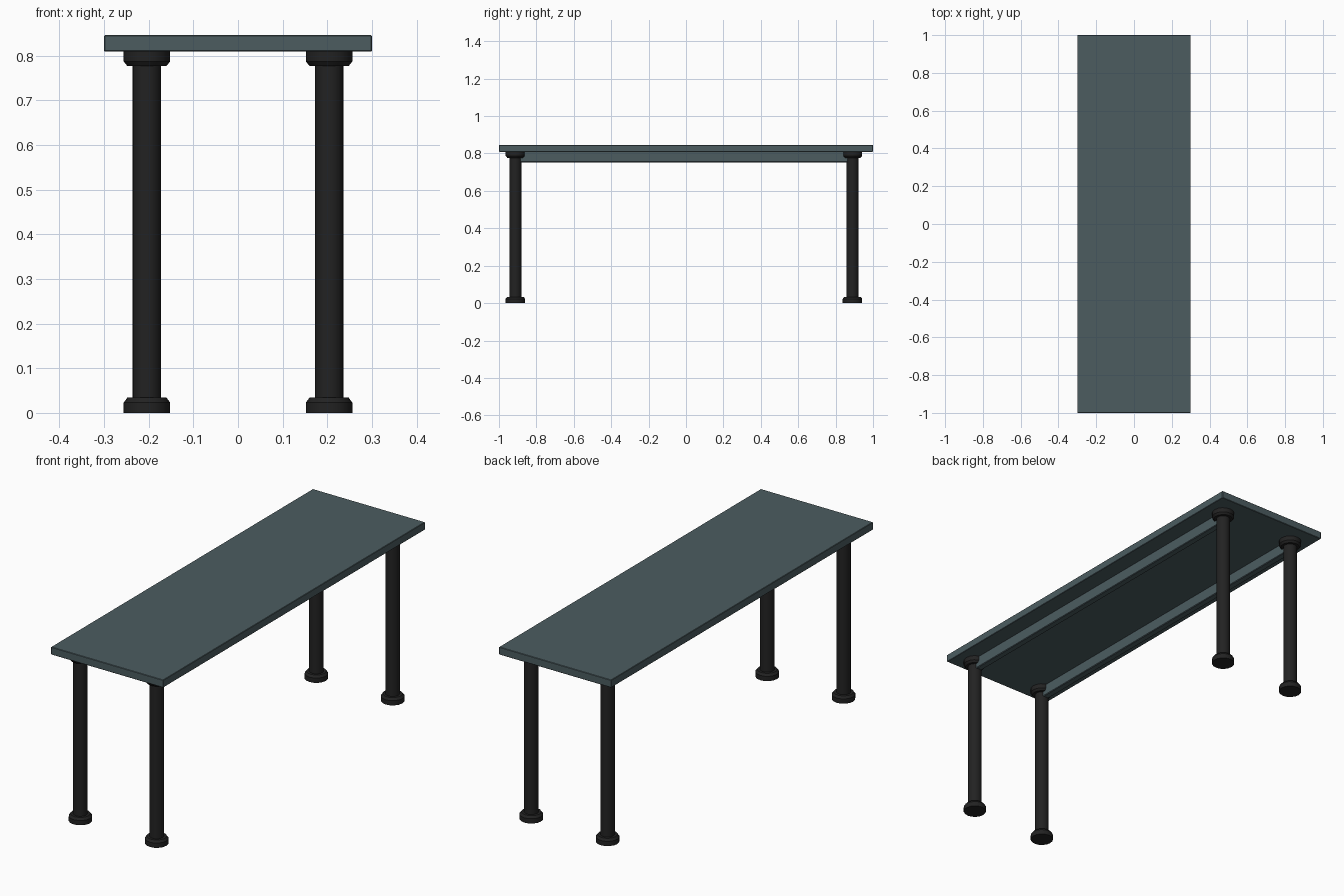
import bpy, bmesh, math

if "Cube" in bpy.data.objects:
    bpy.data.objects.remove(bpy.data.objects["Cube"])


def material(name, rgb):
    m = bpy.data.materials.new(name)
    m.diffuse_color = (*rgb, 1)
    m.use_nodes = True
    m.node_tree.nodes["Principled BSDF"].inputs["Base Color"].default_value = m.diffuse_color
    return m


SLATE = material("slate_grey", (0.072, 0.108, 0.118))
BLACK = material("soft_black", (0.016, 0.016, 0.016))


def finish(name, bm, mat):
    bmesh.ops.recalc_face_normals(bm, faces=bm.faces)
    me = bpy.data.meshes.new(name)
    bm.to_mesh(me)
    bm.free()
    me.materials.append(mat)
    ob = bpy.data.objects.new(name, me)
    bpy.context.collection.objects.link(ob)
    return ob


def box(name, lo, hi, mat, bevel):
    bm = bmesh.new()
    bmesh.ops.create_cube(bm, size=1)
    for v in bm.verts:
        v.co = [(a + b) / 2 + c * (b - a) for a, b, c in zip(lo, hi, v.co)]
    ob = finish(name, bm, mat)
    mod = ob.modifiers.new("edge", 'BEVEL')
    mod.width, mod.segments = bevel, 1
    return ob


def turned(name, x, y, profile, mat, sides=16):
    """Closed solid of revolution from (radius, z) pairs."""
    bm = bmesh.new()
    rings = [[bm.verts.new((x + r * math.cos(2 * math.pi * i / sides),
                            y + r * math.sin(2 * math.pi * i / sides), z))
              for i in range(sides)] for r, z in profile]
    for a, b in zip(rings, rings[1:]):
        for i in range(sides):
            j = (i + 1) % sides
            bm.faces.new((a[i], a[j], b[j], b[i]))
    bm.faces.new(rings[0])
    bm.faces.new(rings[-1])
    ob = finish(name, bm, mat)
    bpy.ops.object.select_all(action='DESELECT')
    ob.select_set(True)
    bpy.context.view_layer.objects.active = ob
    bpy.ops.object.shade_smooth_by_angle(angle=math.radians(30))
    return ob


# Table top
box("table_top", (-0.3, -1, 0.809), (0.3, 1, 0.846), SLATE, 0.002)

for sx, side in ((-1, "left"), (1, "right")):
    x = sx * 0.204
    # Long rail under the top, between the legs
    box(f"{side}_rail", (x - 0.016, -0.9, 0.753), (x + 0.016, 0.88, 0.81), SLATE, 0.003)
    for y, end in ((-0.912, "front"), (0.89, "back")):
        # Leg post with chamfered foot and mounting collar
        turned(f"{end}_{side}_leg", x, y, [(0.032, 0.02), (0.032, 0.79)], BLACK)
        turned(f"{end}_{side}_foot", x, y,
               [(0.052, 0), (0.052, 0.023), (0.044, 0.034)], BLACK)
        turned(f"{end}_{side}_collar", x, y,
               [(0.044, 0.777), (0.052, 0.787), (0.052, 0.81)], BLACK)
